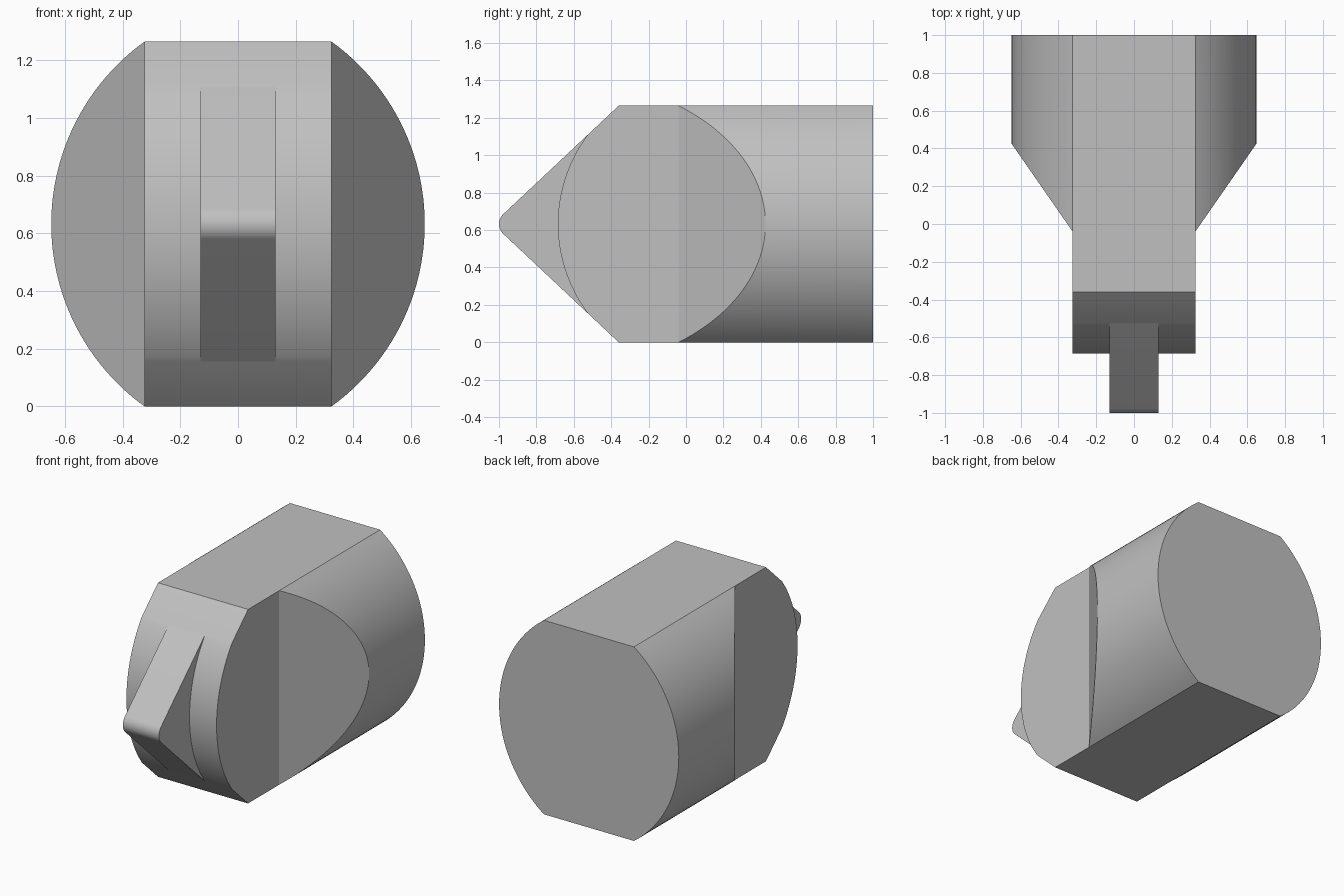
import bpy, bmesh, math

cube = bpy.data.objects.get("Cube")
if cube:
    bpy.data.objects.remove(cube, do_unlink=True)

HEIGHT, MID = 1.265, 0.6325
HALF = 0.325          # half width of the flat core
WIDE = 0.648          # half width across the rounded flanks
BACK, SHOULDER, FLANK = 1.0, -0.04, 0.425
CHAMFER = -0.36       # where the top starts sloping to the front
SLOPE = 0.94

grey = bpy.data.materials.new("plain grey")
grey.use_nodes = True
grey.diffuse_color = (0.53, 0.53, 0.53, 1)
grey.node_tree.nodes["Principled BSDF"].inputs["Base Color"].default_value = (0.53, 0.53, 0.53, 1)


def bulge(start, apex, half, steps):
    """Arc from z = MID + half down to MID - half, swelling from start to apex."""
    rise = apex - start
    radius = (half ** 2 + rise ** 2) / (2 * abs(rise))
    sign = math.copysign(1, rise)
    span = math.asin(half / radius)
    centre = apex - sign * radius
    angles = [span - 2 * span * i / steps for i in range(steps + 1)]
    return [(centre + sign * radius * math.cos(a), MID + radius * math.sin(a)) for a in angles]


def finish(name, bm):
    bmesh.ops.recalc_face_normals(bm, faces=bm.faces)
    mesh = bpy.data.meshes.new(name)
    bm.to_mesh(mesh)
    bm.free()
    mesh.materials.append(grey)
    obj = bpy.data.objects.new(name, mesh)
    bpy.context.collection.objects.link(obj)
    bpy.ops.object.select_all(action='DESELECT')
    obj.select_set(True)
    bpy.context.view_layer.objects.active = obj
    bpy.ops.object.shade_smooth_by_angle(angle=math.radians(25))
    return obj


def strip(bm, a, b):
    for i in range(len(a) - 1):
        bm.faces.new((a[i], a[i + 1], b[i + 1], b[i]))


# Body: flat core with a curved front and rounded flanks cut by slanted planes
bm = bmesh.new()
flank = bulge(HALF, WIDE, MID, 48)
crease_z = 1.11
crease_y = CHAMFER - (HEIGHT - crease_z) / SLOPE
front = [(CHAMFER, HEIGHT)] + bulge(crease_y, -0.685, crease_z - MID, 40) + [(CHAMFER, 0)]
backs, shoulders, fronts = [], [], []
for side in (-1, 1):
    back = [bm.verts.new((side * x, BACK, z)) for x, z in flank]
    cut = [bm.verts.new((side * x, SHOULDER + (x - HALF) / (WIDE - HALF) * (FLANK - SHOULDER), z))
           for x, z in flank]
    nose_edge = [bm.verts.new((side * HALF, y, z)) for y, z in front]
    strip(bm, back, cut)
    bm.faces.new(cut)
    bm.faces.new([cut[0]] + nose_edge + [cut[-1]])
    backs.append(back)
    shoulders.append(cut)
    fronts.append(nose_edge)
strip(bm, fronts[0], fronts[1])
bm.faces.new(backs[0] + backs[1][::-1])
for end in (0, -1):
    bm.faces.new((backs[0][end], shoulders[0][end], fronts[0][end],
                  fronts[1][end], shoulders[1][end], backs[1][end]))
finish("body", bm)

# Front ridge: narrow wedge with a rounded tip
bm = bmesh.new()
radius = 0.072
span = math.atan2(1, SLOPE)
tip = [(-1 + radius - radius * math.cos(a), MID + radius * math.sin(a))
       for a in (span - 2 * span * i / 16 for i in range(17))]
outline = [(-0.3, 1.0), (crease_y, crease_z)] + tip + [(crease_y, HEIGHT - crease_z), (-0.3, 0.26)]
left, right = [[bm.verts.new((x, y, z)) for y, z in outline] for x in (0.13, -0.13)]
strip(bm, left + left[:1], right + right[:1])
bm.faces.new(left)
bm.faces.new(right)
finish("front_ridge", bm)
